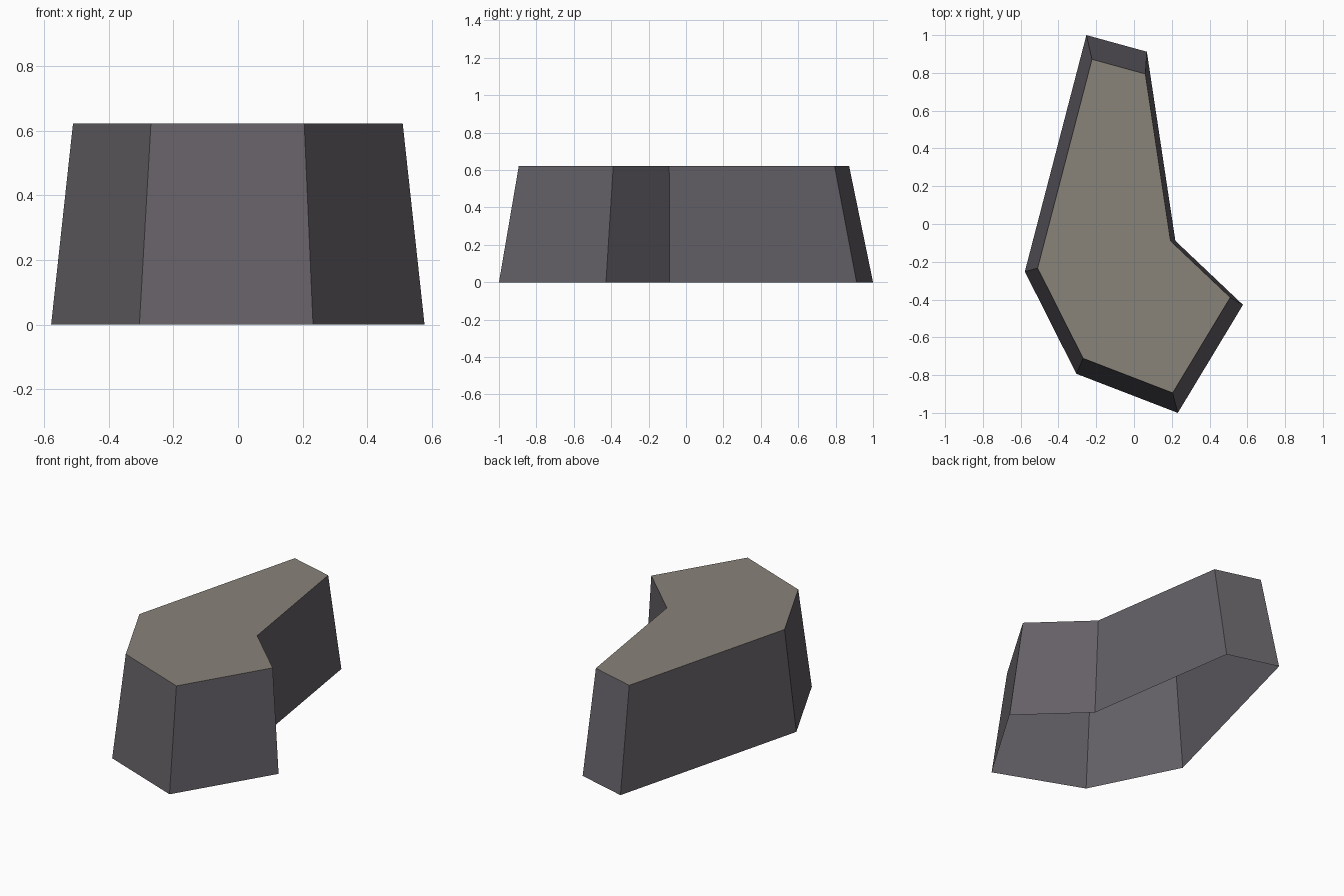
import bpy, bmesh

if "Cube" in bpy.data.objects:
    bpy.data.objects.remove(bpy.data.objects["Cube"])

HEIGHT = 0.622
TAPER = 0.883          # top outline relative to the base
TOP_SHIFT_Y = -0.011

# base outline, counter-clockwise from above
OUTLINE = [(-0.252, 1.0), (-0.578, -0.252), (-0.305, -0.793), (0.232, -1.0),
           (0.577, -0.428), (0.219, -0.089), (0.068, 0.912)]


def material(name, rgb):
    m = bpy.data.materials.new(name)
    m.diffuse_color = (*rgb, 1.0)
    m.use_nodes = True
    m.node_tree.nodes["Principled BSDF"].inputs["Base Color"].default_value = m.diffuse_color
    return m


# tapered block: open underneath, walls and a flat cap
bm = bmesh.new()
base = [bm.verts.new((x, y, 0)) for x, y in OUTLINE]
top = [bm.verts.new((x * TAPER, y * TAPER + TOP_SHIFT_Y, HEIGHT)) for x, y in OUTLINE]
n = len(OUTLINE)
for i in range(n):
    j = (i + 1) % n
    bm.faces.new((base[i], base[j], top[j], top[i])).material_index = 0
bm.faces.new(top).material_index = 1
bm.normal_update()

mesh = bpy.data.meshes.new("rock_plateau")
bm.to_mesh(mesh)
bm.free()
mesh.materials.append(material("dark grey stone", (0.127, 0.117, 0.133)))
mesh.materials.append(material("dusty top", (0.25, 0.228, 0.193)))
bpy.context.collection.objects.link(bpy.data.objects.new("rock_plateau", mesh))
